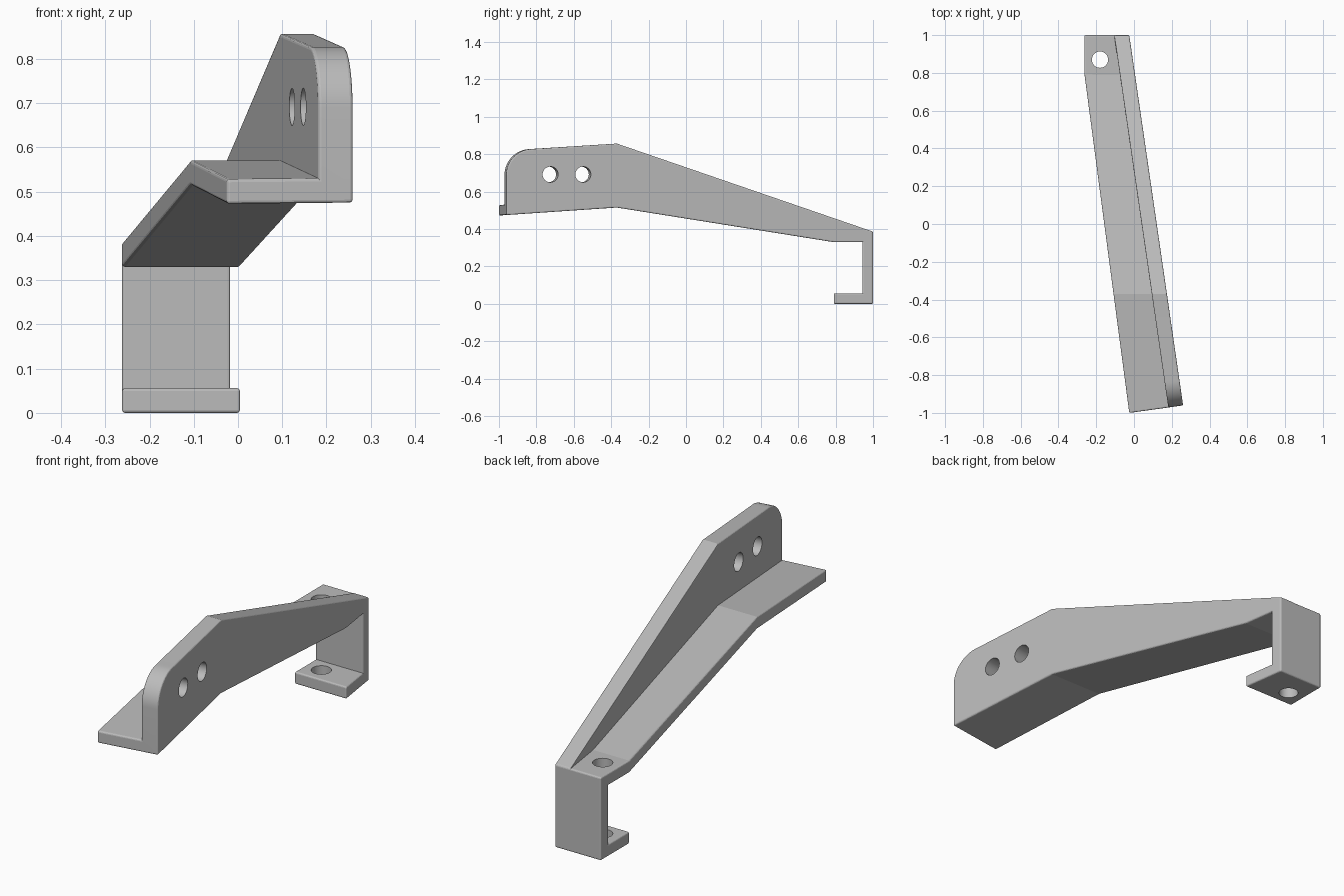
import bpy, bmesh
from math import sin, cos, pi, atan, radians
from mathutils import Vector

cube = bpy.data.objects.get("Cube")
if cube:
    bpy.data.objects.remove(cube, do_unlink=True)

SLOPE = 0.1454          # sideways drift of the arm per unit of length
BACK, KINK, CREASE, TIP = 1.0, 0.79, -0.37, -0.96
PLATE = 0.056           # sheet thickness of flange and clamp
WEB = 0.08              # thickness of the upright web


def right_x(y):
    return 0.26 - SLOPE * (y - TIP)


def left_x(y):
    return -0.025 - 0.1324 * (min(y, KINK) + 1)


def mix(y, y0, z0, y1, z1):
    return z0 + (z1 - z0) * (y - y0) / (y1 - y0)


def flange_z(y):
    if y < CREASE:
        return mix(y, TIP, 0.475, CREASE, 0.515)
    return mix(min(y, KINK), CREASE, 0.515, KINK, 0.33)


def web_z(y):
    return mix(y, CREASE, 0.857, BACK, flange_z(BACK) + PLATE)


# Stations along the arm: length position, web height, squareness of the cut
stations = []
radius, steps = 0.14, 16
for i in range(steps + 1):
    a = pi / 2 * i / steps
    stations.append((TIP + radius * (1 - cos(a)), 0.688 + radius * sin(a), 1))
for y in (CREASE, KINK, BACK - PLATE, BACK):
    stations.append((y, web_z(y), 0))

bm = bmesh.new()


def section(y, top, square):
    """L-shaped section: flange left edge, inner corner, web, outer base."""
    yi, yl = y - 0.0115 * square, y - 0.04 * square
    xi, xl, xr = right_x(yi) - WEB, left_x(yl), right_x(y)
    pts = [(xl, yl, flange_z(yl)), (xl, yl, flange_z(yl) + PLATE),
           (xi, yi, flange_z(yi) + PLATE), (xi, yi, top),
           (xr, y, top), (xr, y, flange_z(y)), (xi, yi, flange_z(yi))]
    return [bm.verts.new(p) for p in pts]


# Angled arm: flange and web lofted together
rings = [section(*s) for s in stations]
for n, (a, b) in enumerate(zip(rings, rings[1:])):
    last = n == len(rings) - 2
    for i in range(7):
        j = (i + 1) % 7
        if last and i in (5, 6):
            continue            # the clamp hangs from here
        bm.faces.new((a[i], a[j], b[j], b[i]))
first = rings[0]
bm.faces.new((first[0], first[1], first[2], first[6]))
bm.faces.new((first[2], first[3], first[4], first[5], first[6]))

# C-shaped clamp at the back
front_ring, back_ring = rings[-2], rings[-1]
path = [(BACK - PLATE, PLATE), (KINK, PLATE), (KINK, 0), (BACK, 0)]
left = [front_ring[0]] + [bm.verts.new((left_x(y), y, z)) for y, z in path] + [back_ring[0]]
right = [front_ring[5]] + [bm.verts.new((right_x(y), y, z)) for y, z in path] + [back_ring[5]]
for i in range(5):
    if i == 0:
        bm.faces.new((left[0], left[1], right[1], right[0], front_ring[6]))
    elif i == 4:
        bm.faces.new((left[4], left[5], back_ring[1], back_ring[2],
                      back_ring[4], right[5], right[4]))
    else:
        bm.faces.new((left[i], left[i + 1], right[i + 1], right[i]))
bm.faces.new(left)
bm.faces.new(right)

# Clean up flat regions, then soften the outer edges
bmesh.ops.remove_doubles(bm, verts=bm.verts[:], dist=0.0005)
stray = [v for v in bm.verts if not v.link_faces]
bmesh.ops.delete(bm, geom=stray, context='VERTS')
bmesh.ops.recalc_face_normals(bm, faces=bm.faces[:])
bmesh.ops.dissolve_limit(bm, angle_limit=0.01, verts=bm.verts[:], edges=bm.edges[:])
outer = [e for e in bm.edges
         if len(e.link_faces) == 2 and e.calc_face_angle_signed(0) > 0.7]
bmesh.ops.bevel(bm, geom=outer, offset=0.007, offset_type='OFFSET', segments=3,
                profile=0.5, affect='EDGES', clamp_overlap=False)
bmesh.ops.recalc_face_normals(bm, faces=bm.faces[:])

mesh = bpy.data.meshes.new("bracket_arm")
bm.to_mesh(mesh)
bm.free()
arm = bpy.data.objects.new("bracket_arm", mesh)
bpy.context.collection.objects.link(arm)

grey = bpy.data.materials.new("plain_grey")
grey.use_nodes = True
colour = (0.5, 0.5, 0.5, 1)
grey.diffuse_color = colour
grey.node_tree.nodes["Principled BSDF"].inputs["Base Color"].default_value = colour
mesh.materials.append(grey)


# Bolt holes
def drill(name, centre, r, rotation):
    bpy.ops.mesh.primitive_cylinder_add(vertices=60, radius=r, depth=1.0 if not any(rotation) else 0.4,
                                        location=centre, rotation=rotation)
    cutter = bpy.context.object
    cutter.name = name
    cutter.hide_render = True
    cutter.data.materials.append(grey)
    mod = arm.modifiers.new(name, 'BOOLEAN')
    mod.operation, mod.solver, mod.object = 'DIFFERENCE', 'EXACT', cutter
    bpy.ops.object.select_all(action='DESELECT')
    arm.select_set(True)
    bpy.context.view_layer.objects.active = arm
    bpy.ops.object.modifier_apply(modifier=name)
    bpy.data.objects.remove(cutter, do_unlink=True)


drill("clamp_hole", (-0.18, 0.87, 0.2), 0.043, (0, 0, 0))
for k, y in enumerate((-0.725, -0.55)):
    drill("web_hole_%d" % k, (right_x(y), y, 0.692), 0.042, (0, pi / 2, atan(SLOPE)))

bpy.ops.object.shade_smooth_by_angle(angle=radians(7))
